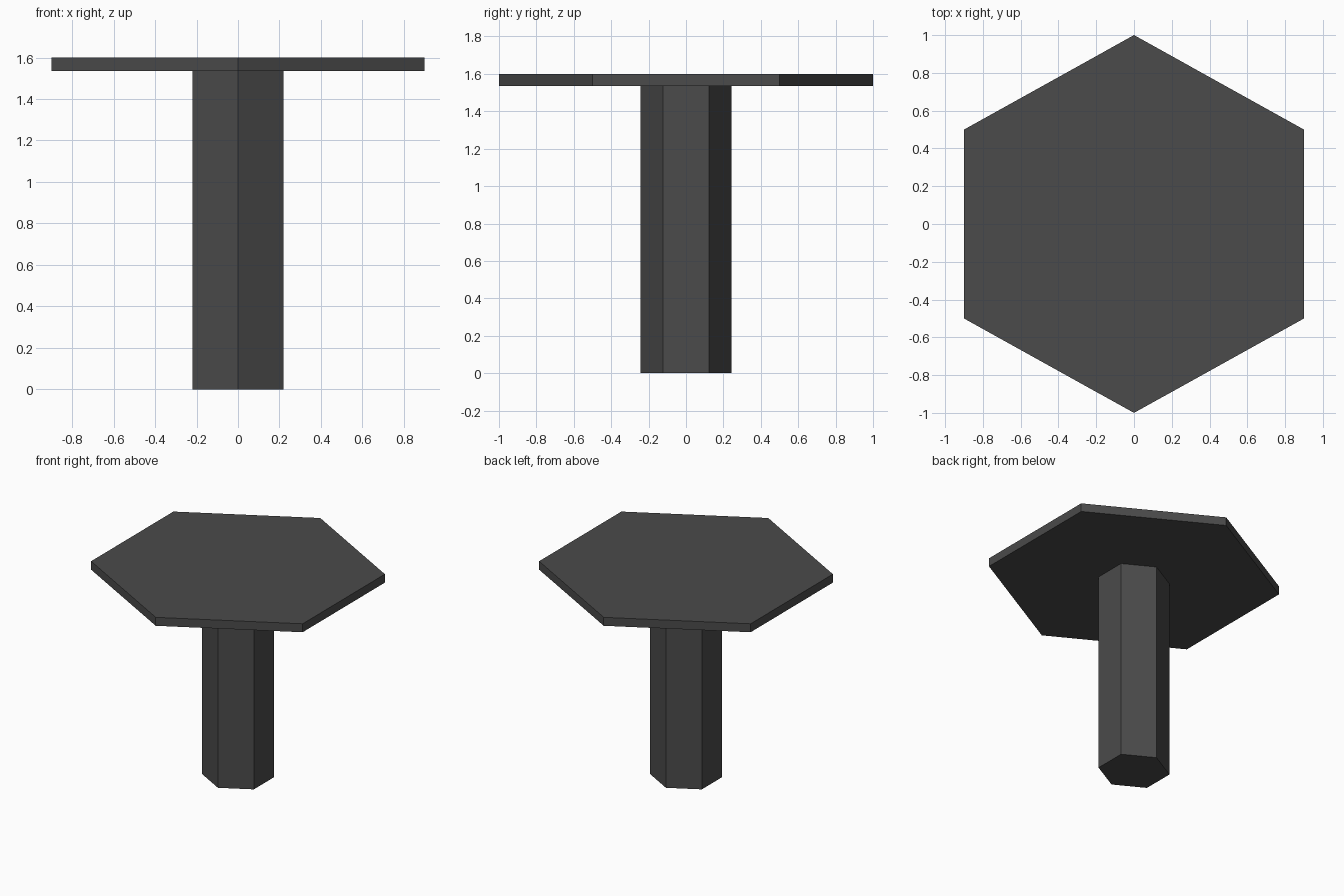
import bpy

if "Cube" in bpy.data.objects:
    bpy.data.objects.remove(bpy.data.objects["Cube"])

# One dark grey for the whole table
grey = bpy.data.materials.new("dark grey")
grey.diffuse_color = (0.07, 0.07, 0.07, 1)
grey.use_nodes = True
grey.node_tree.nodes["Principled BSDF"].inputs["Base Color"].default_value = grey.diffuse_color


def hex_prism(name, radius, half_width, z0, z1):
    """Six-sided prism with corners on the y axis, slightly stretched in x."""
    bpy.ops.mesh.primitive_cylinder_add(
        vertices=6, radius=radius, depth=z1 - z0, location=(0, 0, (z0 + z1) / 2))
    ob = bpy.context.object
    ob.name = name
    ob.scale.x = half_width / (radius * 0.8660254)
    bpy.ops.object.transform_apply(location=False, rotation=False, scale=True)
    ob.data.materials.append(grey)
    return ob


# Column and flat top
hex_prism("pedestal", 0.244, 0.22, 0.0, 1.535)
hex_prism("table_top", 1.0, 0.9, 1.535, 1.6)
